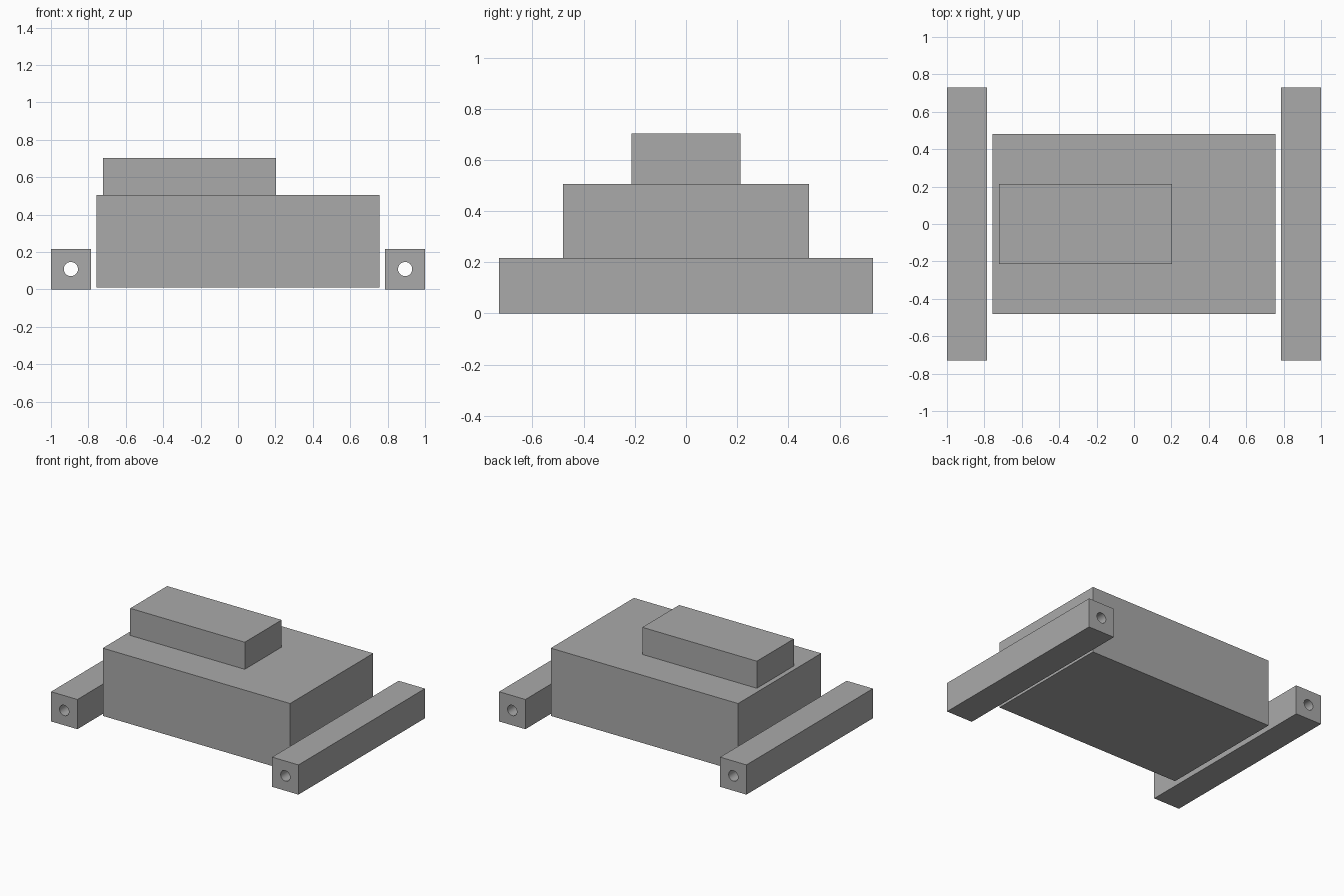
import bpy
import math

default_cube = bpy.data.objects.get("Cube")
if default_cube:
    bpy.data.objects.remove(default_cube, do_unlink=True)

# Single plain grey
grey = bpy.data.materials.new("plain_grey")
grey.use_nodes = True
colour = (0.4, 0.4, 0.4, 1)
grey.diffuse_color = colour
grey.node_tree.nodes["Principled BSDF"].inputs["Base Color"].default_value = colour


def box(name, low, high):
    """Axis-aligned box between two corners."""
    centre = [(a + b) / 2 for a, b in zip(low, high)]
    bpy.ops.mesh.primitive_cube_add(size=1, location=centre)
    obj = bpy.context.object
    obj.name = name
    obj.scale = [b - a for a, b in zip(low, high)]
    bpy.ops.object.transform_apply(location=False, rotation=False, scale=True)
    obj.data.materials.append(grey)
    return obj


def bore(obj, radius):
    """Drill a round hole through the box centre along y."""
    bpy.ops.mesh.primitive_cylinder_add(
        vertices=32, radius=radius, depth=2,
        location=obj.location, rotation=(math.pi / 2, 0, 0))
    cutter = bpy.context.object
    cutter.hide_render = True
    cutter.data.materials.append(grey)
    bpy.ops.object.select_all(action="DESELECT")
    obj.select_set(True)
    bpy.context.view_layer.objects.active = obj
    cut = obj.modifiers.new("bore", "BOOLEAN")
    cut.operation = "DIFFERENCE"
    cut.solver = "EXACT"
    cut.object = cutter
    bpy.ops.object.modifier_apply(modifier=cut.name)
    bpy.data.objects.remove(cutter, do_unlink=True)
    bpy.ops.object.shade_smooth_by_angle(angle=math.radians(30))


# Main body and the offset block on top of it
box("body", (-0.757, -0.48, 0.01), (0.757, 0.48, 0.505))
box("top_block", (-0.722, -0.213, 0.505), (0.204, 0.213, 0.703))

# Bored side rails, standing slightly clear of the body
for name, inner, outer in (("right_rail", -1, -0.787), ("left_rail", 0.787, 1)):
    rail = box(name, (inner, -0.73, 0), (outer, 0.73, 0.217))
    bore(rail, 0.038)
